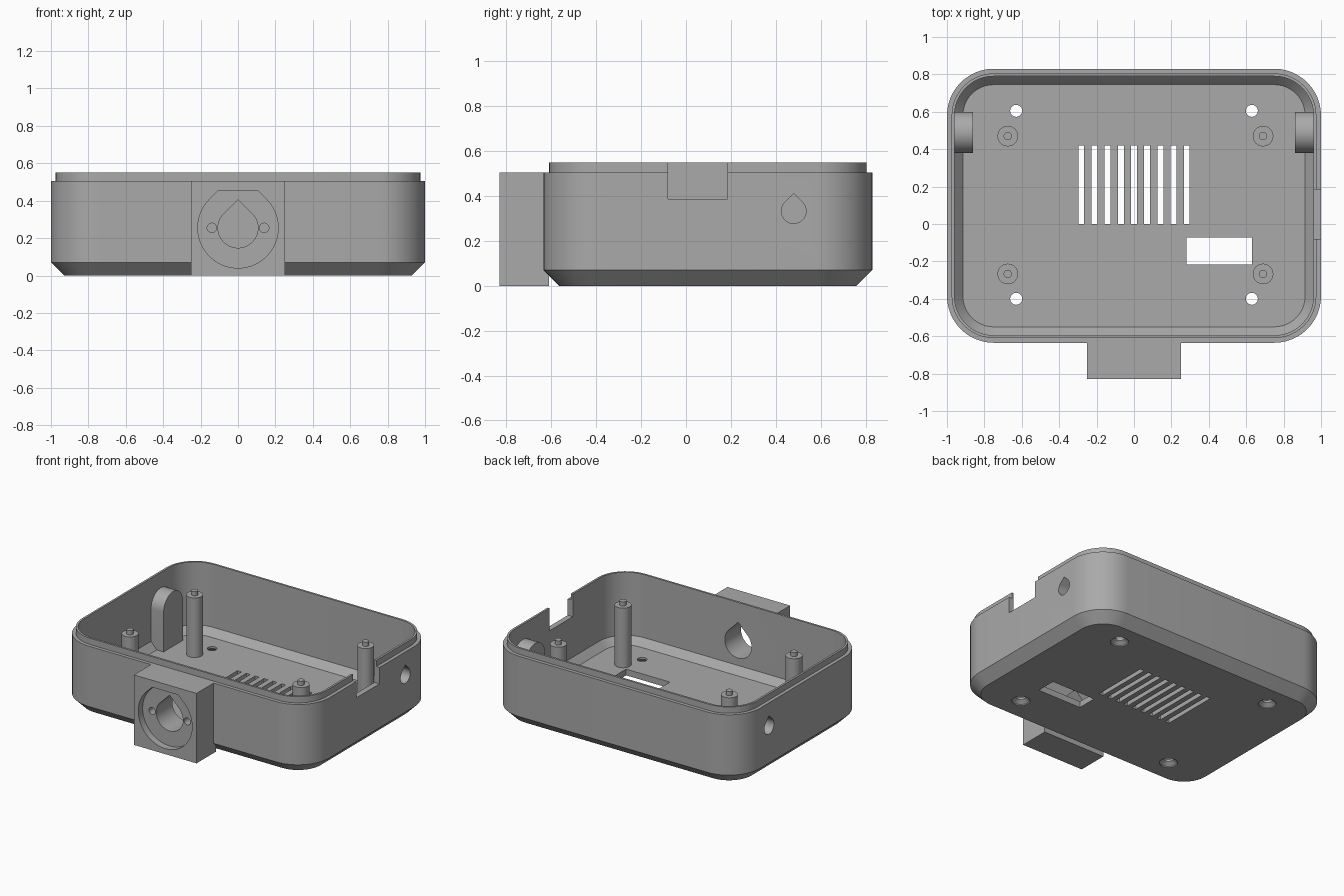
import bpy, bmesh, math

cube = bpy.data.objects.get("Cube")
if cube:
    bpy.data.objects.remove(cube, do_unlink=True)

grey = bpy.data.materials.new("mid_grey")
grey.use_nodes = True
GREY = (0.4, 0.4, 0.4, 1)
grey.diffuse_color = GREY
grey.node_tree.nodes["Principled BSDF"].inputs["Base Color"].default_value = GREY


def finish(name, bm):
    bmesh.ops.recalc_face_normals(bm, faces=bm.faces)
    mesh = bpy.data.meshes.new(name)
    bm.to_mesh(mesh)
    bm.free()
    mesh.materials.append(grey)
    obj = bpy.data.objects.new(name, mesh)
    bpy.context.collection.objects.link(obj)
    return obj


def loft(name, rings):
    """Skin equal-length closed rings and cap both ends."""
    bm = bmesh.new()
    rows = [[bm.verts.new(p) for p in ring] for ring in rings]
    n = len(rows[0])
    for low, high in zip(rows, rows[1:]):
        for i in range(n):
            j = (i + 1) % n
            bm.faces.new((low[i], low[j], high[j], high[i]))
    bm.faces.new(rows[0])
    bm.faces.new(rows[-1])
    return finish(name, bm)


def prism(name, axis, outline, a, b):
    """Extrude a 2D outline along an axis from a to b."""
    place = {"x": lambda u, v, d: (d, u, v),
             "y": lambda u, v, d: (u, d, v),
             "z": lambda u, v, d: (u, v, d)}[axis]
    return loft(name, [[place(u, v, d) for u, v in outline] for d in (a, b)])


def rect(u0, u1, v0, v1):
    return [(u0, v0), (u1, v0), (u1, v1), (u0, v1)]


def arc(cu, cv, r, start, end, steps):
    angles = [math.radians(start + (end - start) * i / steps) for i in range(steps + 1)]
    return [(cu + r * math.cos(t), cv + r * math.sin(t)) for t in angles]


def circle(cu, cv, r, steps=32):
    return arc(cu, cv, r, 0, 360, steps)[:-1]


def teardrop(cu, cv, r, flat=None):
    """Circle with a 45 degree roof, optionally cut flat at a height."""
    peak = r * math.sqrt(2)
    body = arc(cu, cv, r, 135, 405, 48)
    if flat is None:
        return body + [(cu, cv + peak)]
    return body + [(cu + peak - flat, cv + flat), (cu - peak + flat, cv + flat)]


def turned(name, x, y, profile):
    return loft(name, [[(u, v, z) for u, v in circle(x, y, r)] for r, z in profile])


def combine(target, tool, operation="DIFFERENCE"):
    mod = target.modifiers.new("combine", "BOOLEAN")
    mod.operation = operation
    mod.solver = "EXACT"
    mod.object = tool
    bpy.context.view_layer.objects.active = target
    bpy.ops.object.modifier_apply(modifier=mod.name)
    bpy.data.objects.remove(tool, do_unlink=True)


def shell_ring(inset, z):
    """Rounded rectangle of the case footprint, moved inwards."""
    r, cx, lo, hi = 0.25 - inset, 0.75, -0.385, 0.58
    corners = [(cx, hi, 0), (-cx, hi, 90), (-cx, lo, 180), (cx, lo, 270)]
    return [(u, v, z) for x, y, t in corners for u, v in arc(x, y, r, t, t + 90, 12)]


# Open tray with chamfered base and stepped lip
case = loft("case_shell", [shell_ring(i, z) for i, z in (
    (0.07, 0), (0, 0.07), (0, 0.505), (0.025, 0.505),
    (0.025, 0.55), (0.04, 0.55), (0.04, 0.095), (0.085, 0.045))])

# Front mounting block
combine(case, prism("block", "y", rect(-0.25, 0.25, 0, 0.505), -0.83, -0.61), "UNION")

# Round-topped side bosses with blind holes from outside
boss = [(0.38, 0.04), (0.60, 0.04)] + arc(0.49, 0.33, 0.11, 0, 180, 24)
for side in (-1, 1):
    combine(case, prism("boss", "x", boss, side * 0.86, side * 0.966), "UNION")
for side in (-1, 1):
    combine(case, prism("side_hole", "x", teardrop(0.48, 0.333, 0.055),
                        side * 0.89, side * 1.1))

# Front socket: shallow recess, through hole and two screw holes
combine(case, prism("recess", "y", teardrop(0, 0.255, 0.215, 0.2), -0.9, -0.78))
combine(case, prism("front_hole", "y", teardrop(0, 0.255, 0.107), -0.9, -0.5))
for x in (-0.14, 0.14):
    combine(case, prism("screw_hole", "y", circle(x, 0.255, 0.025), -0.8, -0.68))

# Notch in the left wall
combine(case, prism("notch", "x", rect(-0.08, 0.185, 0.387, 0.7), 0.9, 1.1))

# Floor vents and access window
for i in range(-4, 5):
    x = i * 0.0705
    combine(case, prism("vent", "z", rect(x - 0.016, x + 0.016, 0, 0.42), -0.1, 0.2))
combine(case, prism("window", "z", rect(0.28, 0.63, -0.217, -0.073), -0.1, 0.2))

# Countersunk floor holes
for x in (-0.63, 0.63):
    for y in (-0.4, 0.605):
        combine(case, turned("floor_hole", x, y, (
            (0.06, -0.1), (0.06, 0.008), (0.032, 0.03), (0.032, 0.2))))

# Board posts with locating pins
posts = []
for side, x in (("right", -0.675), ("left", 0.69)):
    for end, y in (("front", -0.267), ("back", 0.47)):
        posts.append(turned(f"{end}_{side}_post", x, y, (
            (0.055, 0.03), (0.055, 0.475), (0.022, 0.475), (0.022, 0.505))))

bpy.ops.object.select_all(action="DESELECT")
for obj in [case] + posts:
    obj.select_set(True)
bpy.context.view_layer.objects.active = case
bpy.ops.object.shade_smooth_by_angle(angle=math.radians(30))
